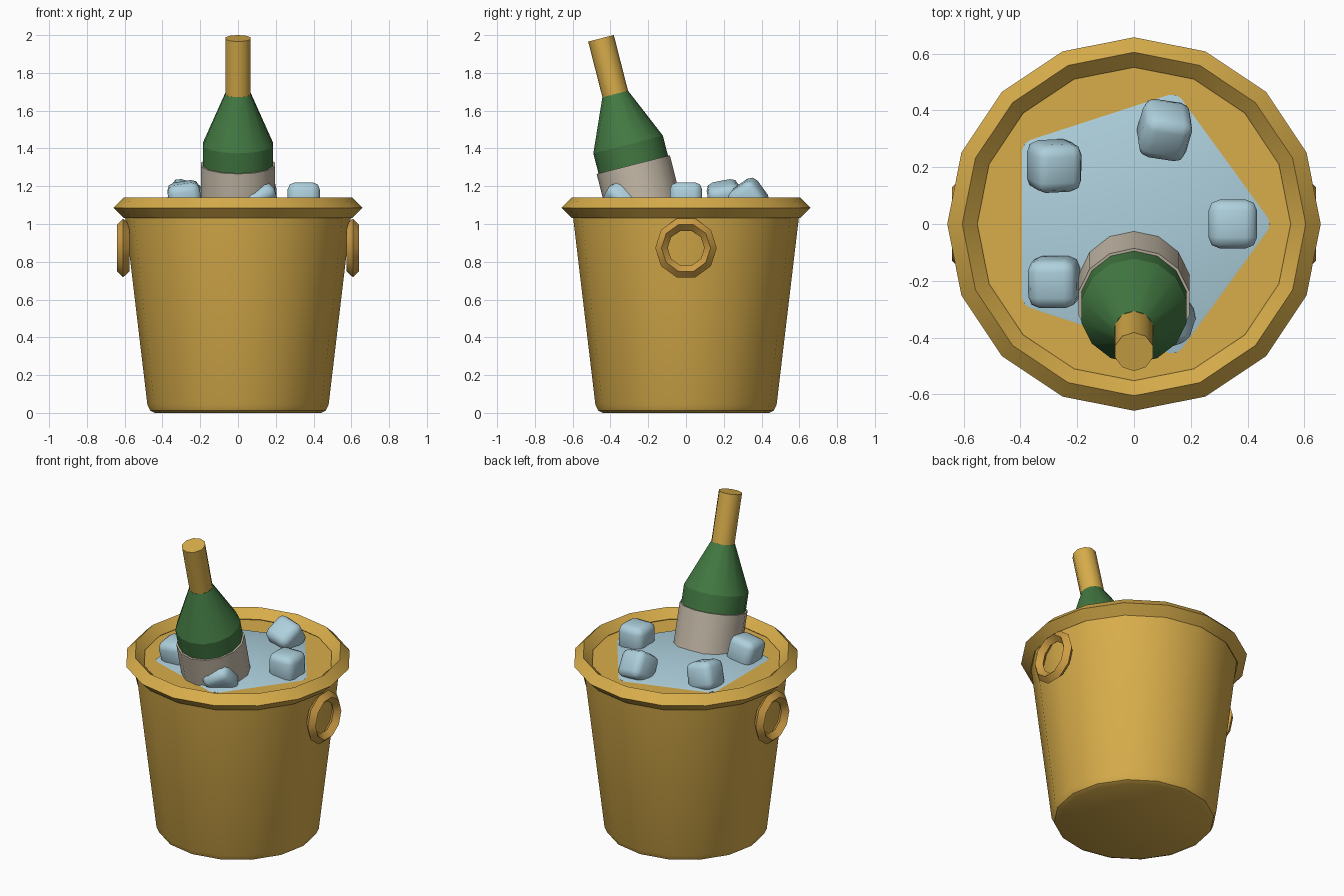
import bpy, bmesh
from math import radians, sin, cos, tau, pi

cube = bpy.data.objects.get("Cube")
if cube:
    bpy.data.objects.remove(cube, do_unlink=True)


def material(name, rgb):
    m = bpy.data.materials.new(name)
    m.use_nodes = True
    m.diffuse_color = (*rgb, 1)
    m.node_tree.nodes["Principled BSDF"].inputs["Base Color"].default_value = (*rgb, 1)
    return m


gold = material("gold", (0.69, 0.42, 0.07))
dark_gold = material("dark gold", (0.62, 0.34, 0.06))
green = material("bottle green", (0.055, 0.19, 0.055))
cream = material("label cream", (0.57, 0.50, 0.40))
ice = material("ice blue", (0.42, 0.63, 0.72))


def finish(bm, name, mat, loc=(0, 0, 0), rot=(0, 0, 0), angle=35):
    bmesh.ops.recalc_face_normals(bm, faces=bm.faces)
    mesh = bpy.data.meshes.new(name)
    bm.to_mesh(mesh)
    bm.free()
    mesh.materials.append(mat)
    ob = bpy.data.objects.new(name, mesh)
    bpy.context.collection.objects.link(ob)
    ob.location, ob.rotation_euler = loc, rot
    bpy.ops.object.select_all(action='DESELECT')
    ob.select_set(True)
    bpy.context.view_layer.objects.active = ob
    bpy.ops.object.shade_smooth_by_angle(angle=radians(angle))
    return ob


def lathe(name, profile, sides, mat, closed=False, start=0.0, **place):
    """Spin (radius, height) points round z; cap both ends unless closed."""
    bm = bmesh.new()
    rings = []
    for r, z in profile:
        angles = [start + tau * i / sides for i in range(sides)]
        rings.append([bm.verts.new((r * cos(a), r * sin(a), z)) for a in angles])
    pairs = list(zip(rings, rings[1:]))
    if closed:
        pairs.append((rings[-1], rings[0]))
    else:
        bm.faces.new(rings[0])
        bm.faces.new(rings[-1])
    for low, high in pairs:
        for i in range(sides):
            j = (i + 1) % sides
            bm.faces.new((low[i], low[j], high[j], high[i]))
    return finish(bm, name, mat, **place)


def ring(name, major, minor, sides, mat, **place):
    """Ring with a diamond cross-section."""
    profile = [(major + minor, 0), (major, minor), (major - minor, 0), (major, -minor)]
    return lathe(name, profile, sides, mat, closed=True, **place)


# Bucket with rounded foot, thick rim and two side rings
lathe("bucket", [(0.44, 0), (0.465, 0.012), (0.48, 0.045), (0.603, 1.08)], 16, gold)
ring("bucket_rim", 0.605, 0.053, 16, gold, loc=(0, 0, 1.086))
for side, sign in (("left", 1), ("right", -1)):
    ring(side + "_handle_ring", 0.13, 0.033, 10, dark_gold, start=pi / 2, angle=40,
         loc=(sign * 0.608, 0, 0.873), rot=(0, pi / 2, 0))

# Ice bed: flattened icosphere showing above the bucket's top
bm = bmesh.new()
bmesh.ops.create_icosphere(bm, subdivisions=1, radius=0.535)
bmesh.ops.scale(bm, vec=(1, 1, 0.16), verts=bm.verts)
finish(bm, "ice_bed", ice, loc=(0, 0, 1.048), angle=60)

# Five ice cubes spaced round the bed
tilts = [(0, 0, 0), (0.6, 0.2, -0.15), (0.2, 0.3, 0.05), (0.15, -0.15, 0), (0.6, -0.5, 0.3)]
for i, tilt in enumerate(tilts):
    a = tau * i / len(tilts)
    bm = bmesh.new()
    bmesh.ops.create_cube(bm, size=0.172)
    bmesh.ops.bevel(bm, geom=bm.edges[:], offset=0.04, segments=2,
                    profile=0.5, affect='EDGES')
    finish(bm, f"ice_cube_{i + 1}", ice, rot=tilt, angle=60,
           loc=(0.348 * cos(a), 0.348 * sin(a), 1.135))

# Leaning bottle: heights run down from the tip of the neck
lean = dict(loc=(0, -0.45, 1.983), rot=(0.25, 0, 0), start=pi / 2)
lathe("bottle_neck_foil", [(0.07, -0.32), (0.07, 0)], 10, gold, angle=40, **lean)
lathe("bottle_shoulder", [(0.19, -0.58), (0.07, -0.304)], 14, green, **lean)
lathe("bottle_body", [(0.19, -1.5), (0.19, -0.58)], 14, green, **lean)
lathe("bottle_label", [(0.2, -1.15), (0.2, -0.69)], 14, cream, **lean)
